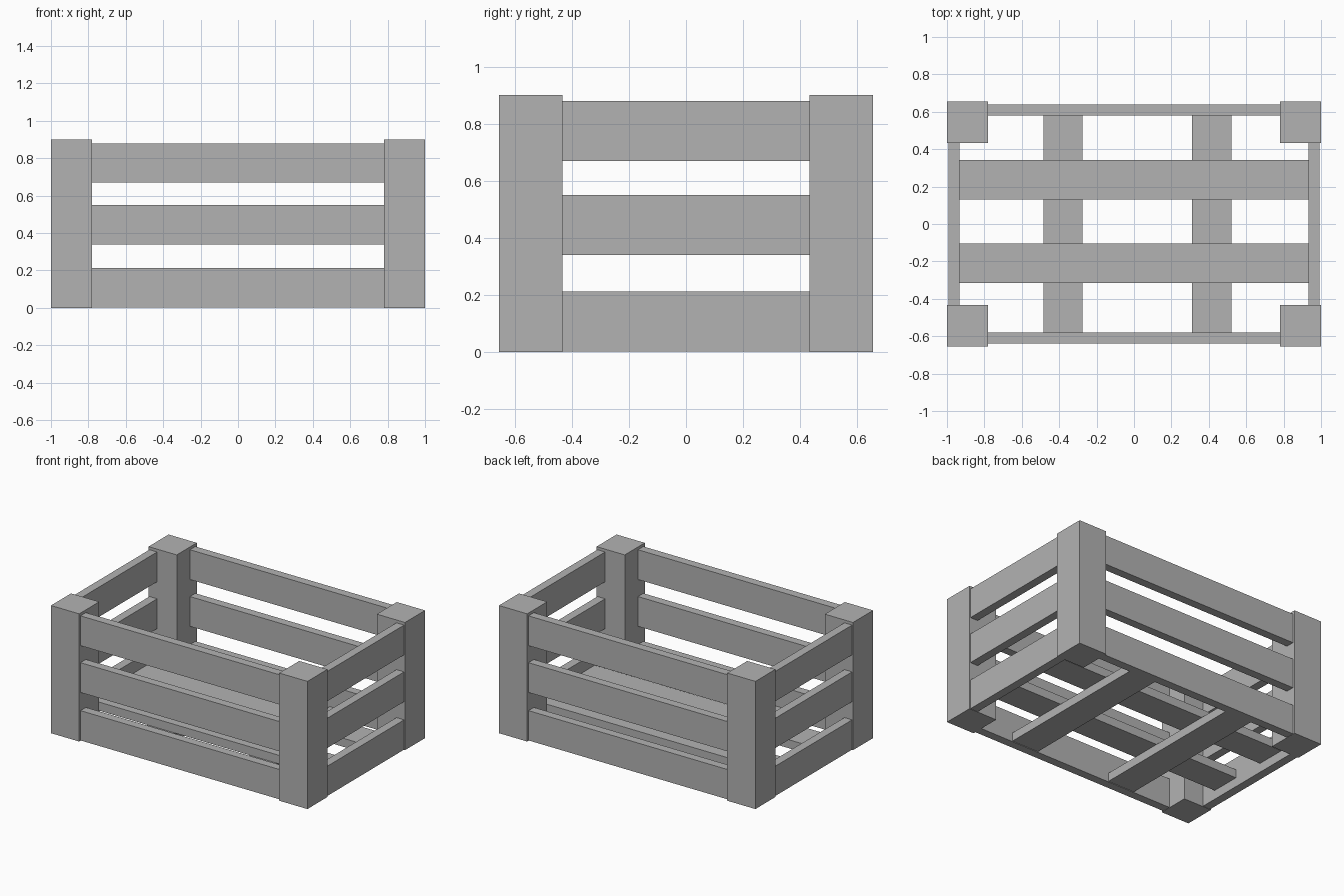
import bpy

default = bpy.data.objects.get("Cube")
if default:
    bpy.data.objects.remove(default, do_unlink=True)

GREY = (0.45, 0.45, 0.45, 1)
wood = bpy.data.materials.new("grey_wood")
wood.use_nodes = True
wood.diffuse_color = GREY
wood.node_tree.nodes["Principled BSDF"].inputs["Base Color"].default_value = GREY


def board(name, x, y, z):
    """Box spanning the given (low, high) range on each axis."""
    bpy.ops.mesh.primitive_cube_add(size=1)
    ob = bpy.context.object
    ob.name = name
    ob.location = [(a + b) / 2 for a, b in (x, y, z)]
    ob.scale = [b - a for a, b in (x, y, z)]
    bpy.ops.object.transform_apply(location=True, rotation=False, scale=True)
    ob.data.materials.append(wood)
    return ob


def mirrored(side, low, high):
    return (low, high) if side > 0 else (-high, -low)


WIDTH = 0.21    # board width
THICK = 0.06    # board thickness
POST_X, POST_Y = 0.78, 0.432   # inner faces of the posts

# Corner posts
for sx, xname in ((-1, "right"), (1, "left")):
    for sy, yname in ((-1, "front"), (1, "back")):
        board(f"{yname}_{xname}_post", mirrored(sx, POST_X, 1),
              mirrored(sy, POST_Y, 0.655), (0, 0.9))

# Three wall slats on every side
for level, z in (("lower", 0.002), ("middle", 0.34), ("upper", 0.67)):
    height = (z, z + WIDTH)
    for s, yname, xname in ((-1, "front", "right"), (1, "back", "left")):
        board(f"{yname}_{level}_slat", (-POST_X, POST_X),
              mirrored(s, 0.58, 0.58 + THICK), height)
        board(f"{xname}_{level}_slat", mirrored(s, 0.933, 0.933 + THICK),
              (-POST_Y, POST_Y), height)

# Floor bearers running front to back
BASE = 0.006
for name, x in (("right", -0.485), ("left", 0.31)):
    board(f"{name}_floor_bearer", (x, x + WIDTH), (-0.58, 0.58),
          (BASE, BASE + THICK))

# Floor slats lying across the bearers
for name, y in (("front", -0.315), ("back", 0.132)):
    board(f"{name}_floor_slat", (-0.933, 0.933), (y, y + WIDTH),
          (BASE + THICK, BASE + 2 * THICK))
